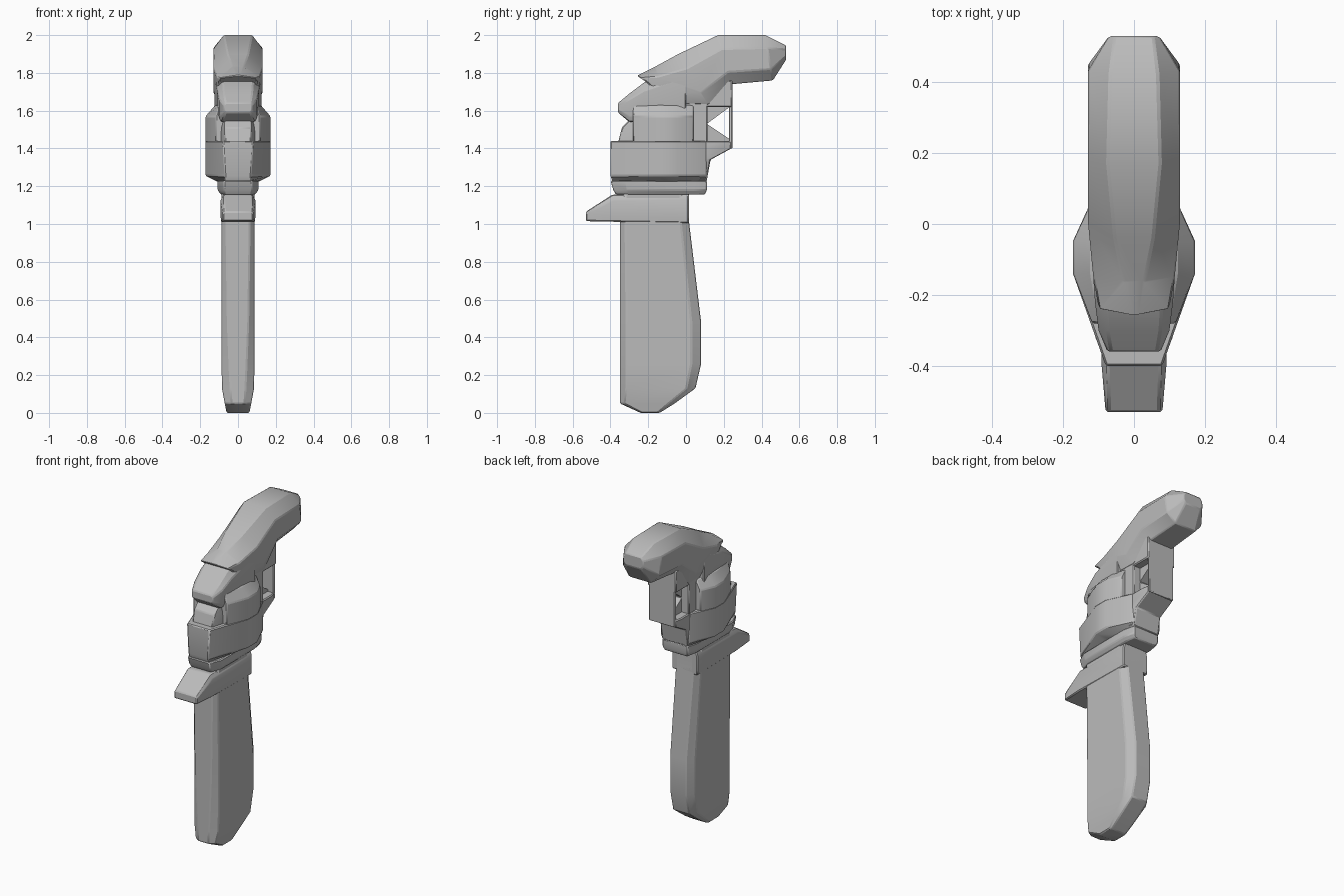
import bpy
import bmesh

default_cube = bpy.data.objects.get("Cube")
if default_cube:
    bpy.data.objects.remove(default_cube, do_unlink=True)

# The single flat colour
grey = bpy.data.materials.new("plain grey")
grey.use_nodes = True
colour = (.5, .5, .5, 1)
grey.diffuse_color = colour
grey.node_tree.nodes["Principled BSDF"].inputs["Base Color"].default_value = colour


def section(start, end, widths, start_cut, end_cut):
    """Mirrored eight-sided section running from start to end, both given as (y, z)."""
    start_width, middle_width, end_width = widths
    half = []
    for part, width in ((0, start_width), (start_cut, middle_width),
                        (1 - end_cut, middle_width), (1, end_width)):
        y = start[0] + (end[0] - start[0]) * part
        z = start[1] + (end[1] - start[1]) * part
        half.append((width, y, z))
    return half + [(-x, y, z) for x, y, z in reversed(half)]


def loft(name, rings, start_cut=.2, end_cut=.2, bevel=.006):
    """Skin a row of sections, cap both ends and soften the hard edges."""
    bm = bmesh.new()
    loops = [[bm.verts.new(point) for point in section(*ring, start_cut, end_cut)]
             for ring in rings]
    count = len(loops[0])
    for lower, upper in zip(loops, loops[1:]):
        for i in range(count):
            j = (i + 1) % count
            bm.faces.new((lower[i], lower[j], upper[j], upper[i]))
    bm.faces.new(loops[0])
    bm.faces.new(list(reversed(loops[-1])))
    bmesh.ops.recalc_face_normals(bm, faces=bm.faces)
    mesh = bpy.data.meshes.new(name)
    bm.to_mesh(mesh)
    bm.free()
    mesh.materials.append(grey)
    obj = bpy.data.objects.new(name, mesh)
    bpy.context.collection.objects.link(obj)
    if bevel:
        soften = obj.modifiers.new("soft edges", "BEVEL")
        soften.width = bevel
        soften.segments = 1
        soften.limit_method = "ANGLE"
    bpy.ops.object.select_all(action="DESELECT")
    bpy.context.view_layer.objects.active = obj
    obj.select_set(True)
    bpy.ops.object.shade_smooth_by_angle()
    return obj


def level(front, back, z, widths):
    """Horizontal section at one height."""
    return (front, z), (back, z), widths


def upright(y, top, bottom, widths):
    """Vertical section at one depth."""
    return (y, top), (y, bottom), widths


def block(name, front, back, bottom, top, width):
    """Straight block centred on the middle plane."""
    sides = (width, width, width)
    return loft(name, [level(front, back, z, sides) for z in (bottom, top)])


# Long handle with a rounded foot
loft("handle", [
    level(-.24, -.14, 0, (.05, .06, .05)),
    level(-.35, -.06, .05, (.035, .07, .055)),
    level(-.35, .05, .13, (.04, .085, .055)),
    level(-.35, .08, .26, (.046, .087, .055)),
    level(-.35, .08, .48, (.055, .087, .055)),
    level(-.35, .015, 1.02, (.063, .087, .06)),
    level(-.35, .015, 1.17, (.063, .087, .06)),
], .08, .12)

# Guard with the forward spur
loft("guard_spur", [
    upright(-.53, 1.065, 1.015, (.07, .08, .08)),
    upright(-.39, 1.155, 1.012, (.075, .092, .09)),
    upright(.015, 1.16, 1.005, (.08, .09, .088)),
])

# Collar between the guard and the body
loft("collar", [
    level(-.37, .1, 1.155, (.07, .09, .08)),
    level(-.385, .11, 1.18, (.075, .108, .09)),
    level(-.4, .11, 1.23, (.075, .108, .09)),
], .15, .15)

# Wide body in two tiers
loft("lower_body", [
    level(-.39, .11, 1.225, (.07, .11, .09)),
    level(-.4, .11, 1.255, (.07, .172, .1)),
    level(-.4, .11, 1.44, (.08, .172, .1)),
], .51, .31)
loft("upper_body", [
    level(-.28, .04, 1.43, (.118, .172, .13)),
    level(-.28, .04, 1.57, (.118, .172, .13)),
    level(-.28, .04, 1.63, (.1, .12, .1)),
], .44, .28)

# Rear ledge, window posts and neck
rear = (.09, .1, .09)
loft("rear_ledge", [
    level(0, .11, 1.23, rear),
    level(0, .13, 1.34, rear),
    level(0, .24, 1.4, rear),
    level(0, .24, 1.44, rear),
])
block("window_post", -.1, .115, 1.43, 1.66, .1)
block("rear_panel", .228, .245, 1.4, 1.74, .09)
block("neck", 0, .245, 1.62, 1.76, .1)

# Sloped braces leaving a triangular opening
for name, edge, middle in (("lower_brace", 1.44, 1.53), ("upper_brace", 1.63, 1.53)):
    slim = (.05, .05, .05)
    loft(name, [upright(.11, edge, middle, slim),
                upright(.235, edge, edge + (middle - edge) * .08, slim)], bevel=0)

# Front face: nose step and chin
loft("nose", [
    upright(-.36, 1.64, 1.59, (.065, .075, .065)),
    upright(-.3, 1.69, 1.54, (.075, .1, .085)),
    upright(-.22, 1.75, 1.54, (.08, .11, .1)),
    upright(0, 1.85, 1.5, (.08, .125, .1)),
])
loft("chin", [
    level(-.36, 0, 1.43, (.07, .09, .09)),
    level(-.34, 0, 1.51, (.07, .09, .09)),
    level(-.3, 0, 1.55, (.07, .09, .09)),
], .2, .2)

# Curved head leaning backwards, with a pointed brow
loft("head", [
    ((.53, 1.945), (.53, 1.87), (.055, .07, .055)),
    ((.42, 2), (.46, 1.76), (.068, .13, .075)),
    ((.17, 2), (.24, 1.74), (.075, .13, .08)),
    ((-.04, 1.9), (.12, 1.63), (.055, .13, .1)),
    ((-.16, 1.835), (-.12, 1.64), (.03, .115, .1)),
    ((-.26, 1.785), (-.2, 1.745), (.012, .1, .09)),
], .28, .25)
